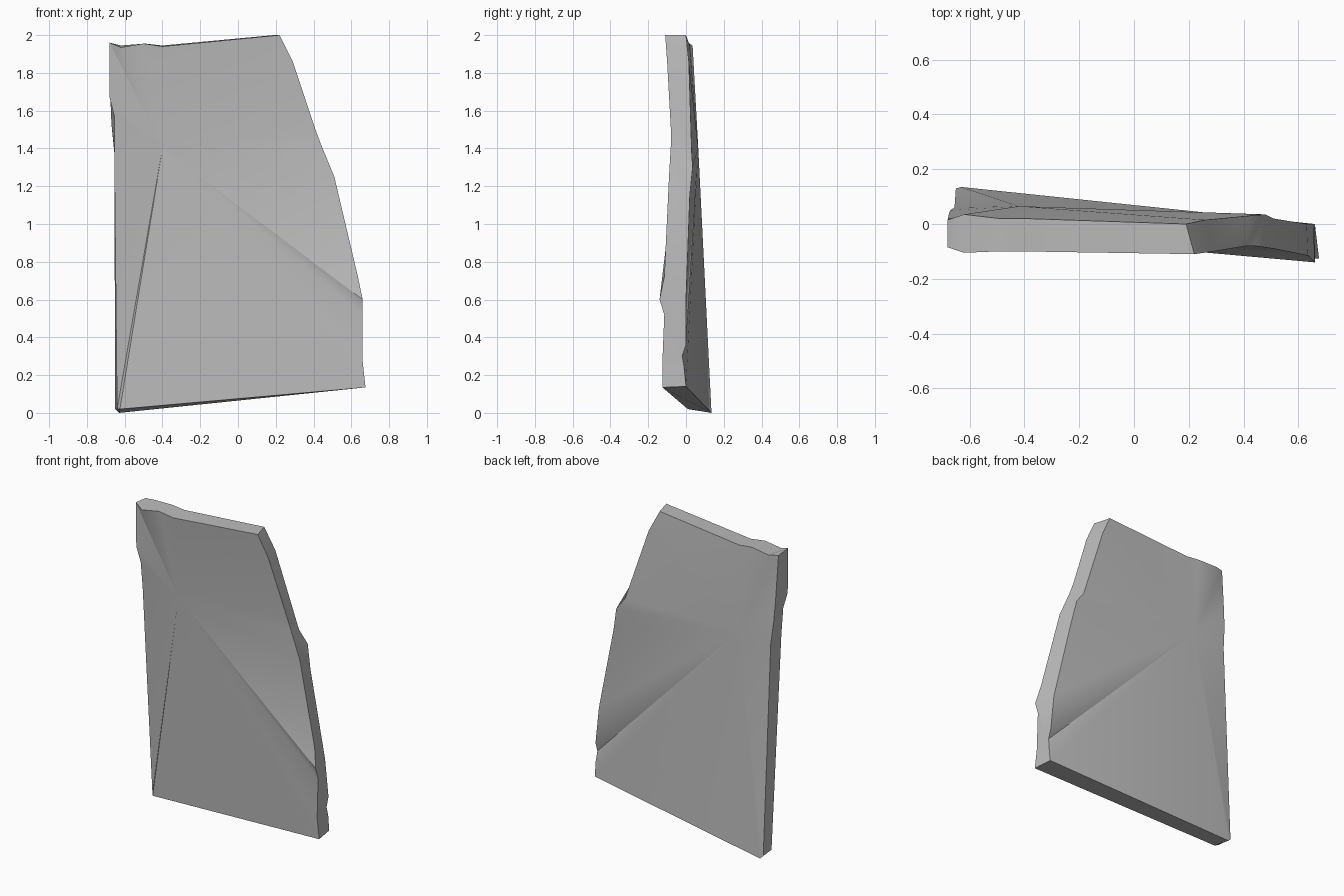
import bpy
import bmesh

cube = bpy.data.objects.get("Cube")
if cube:
    bpy.data.objects.remove(cube)

# Grey stone or sheet colour
grey = bpy.data.materials.new("plain_grey")
grey.use_nodes = True
colour = (0.5, 0.5, 0.5, 1)
grey.diffuse_color = colour
grey.node_tree.nodes["Principled BSDF"].inputs["Base Color"].default_value = colour

# Outline, clockwise from the top right: front corner, back corner
right_edge = [
    ((.22, -.11, 2), (.19, 0, 2)),
    ((.29, -.1, 1.86), (.26, .015, 1.86)),
    ((.41, -.08, 1.5), (.42, .03, 1.38)),
    ((.44, -.08, 1.42), (.48, .035, 1.3)),
    ((.51, -.09, 1.25), (.51, .02, 1.15)),
    ((.635, -.115, .72), (.63, 0, .6)),
    ((.66, -.14, .6), (.655, 0, .36)),
    ((.66, -.115, .52), (.655, -.02, .3)),
    ((.66, -.125, .27), (.66, -.01, .24)),
    ((.675, -.125, .135), (.66, 0, .14)),
]
left_edge = [
    ((-.625, .01, .02), (-.63, .135, 0)),
    ((-.64, .03, .02), (-.65, .13, .02)),
    ((-.655, -.05, 1.4), (-.655, .06, 1.38)),
    ((-.655, -.07, 1.57), (-.67, .05, 1.53)),
    ((-.68, -.08, 1.67), (-.675, .04, 1.65)),
]
top_edge = [
    ((-.68, -.085, 1.96), (-.68, .015, 1.95)),
    ((-.62, -.105, 1.935), (-.62, .035, 1.945)),
    ((-.5, -.1, 1.955), (-.49, .02, 1.955)),
    ((-.4, -.1, 1.94), (-.4, .02, 1.945)),
]
outline = right_edge + left_edge + top_edge

# Creased panel: each side is a fan of folds around one hub, joined by a rim
bm = bmesh.new()
front = [bm.verts.new(f) for f, b in outline]
back = [bm.verts.new(b) for f, b in outline]
front_hub = bm.verts.new((-.4, -.045, 1.4))
back_hub = bm.verts.new((-.42, .065, 1.4))
for i in range(len(outline)):
    j = (i + 1) % len(outline)
    bm.faces.new((front_hub, front[j], front[i]))
    bm.faces.new((back_hub, back[i], back[j]))
    bm.faces.new((front[i], front[j], back[j], back[i]))
bmesh.ops.recalc_face_normals(bm, faces=bm.faces)

mesh = bpy.data.meshes.new("creased_panel")
bm.to_mesh(mesh)
bm.free()
mesh.materials.append(grey)
panel = bpy.data.objects.new("creased_panel", mesh)
bpy.context.collection.objects.link(panel)
bpy.context.view_layer.objects.active = panel
panel.select_set(True)
bpy.ops.object.shade_smooth_by_angle()
